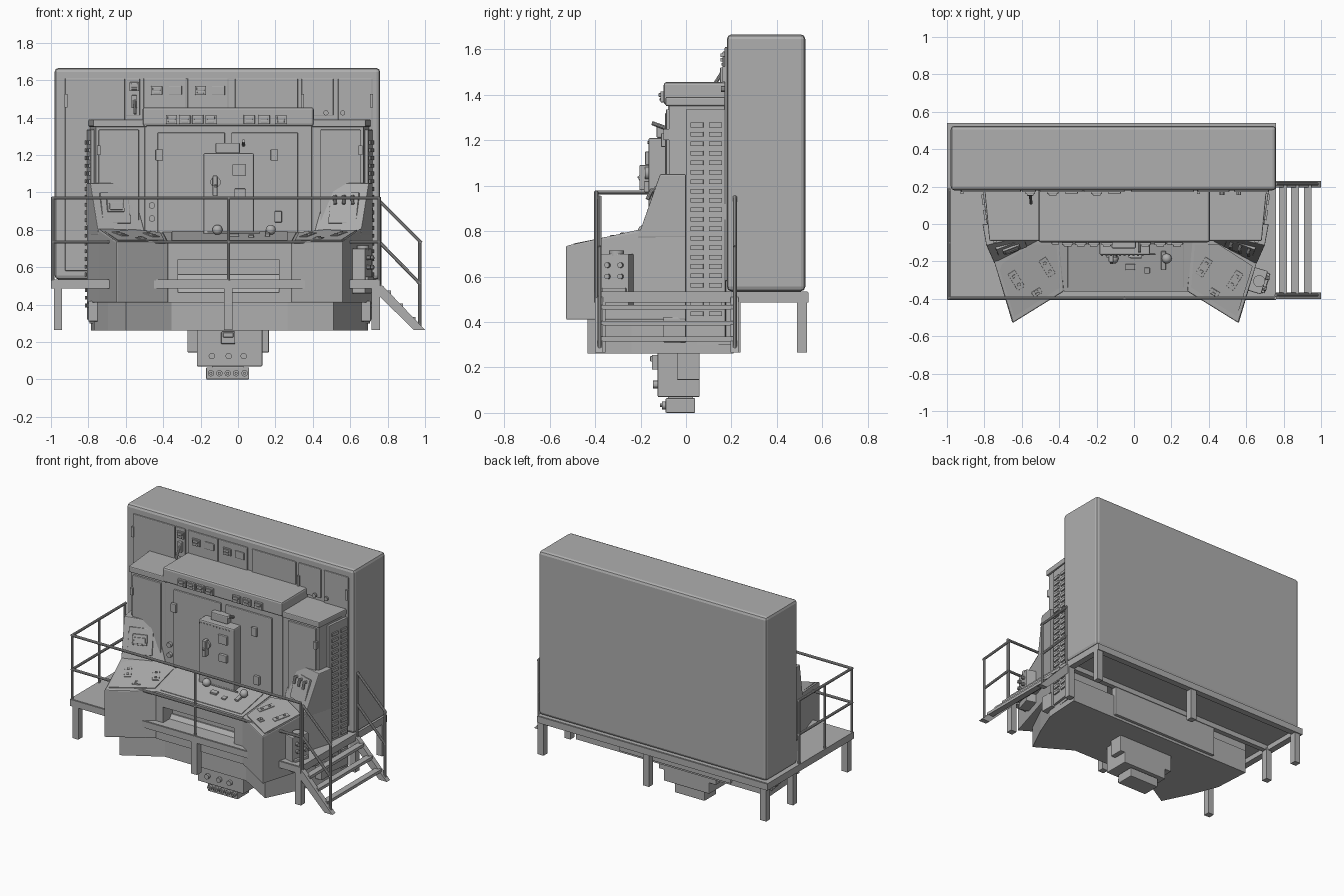
import bpy, bmesh, math
from mathutils import Matrix, Vector

if "Cube" in bpy.data.objects:
    bpy.data.objects.remove(bpy.data.objects["Cube"])

CX = -0.045          # mirror line of the console
GREY = bpy.data.materials.new("painted_steel")
GREY.diffuse_color = (.43, .43, .43, 1)
GREY.use_nodes = True
GREY.node_tree.nodes["Principled BSDF"].inputs["Base Color"].default_value = GREY.diffuse_color


def finish(name, bm, bevel=0.0, smooth=False):
    bmesh.ops.recalc_face_normals(bm, faces=bm.faces)
    me = bpy.data.meshes.new(name)
    bm.to_mesh(me)
    bm.free()
    me.materials.append(GREY)
    ob = bpy.data.objects.new(name, me)
    bpy.context.collection.objects.link(ob)
    if bevel:
        m = ob.modifiers.new("bevel", 'BEVEL')
        m.width, m.segments, m.limit_method = bevel, 2, 'ANGLE'
    if smooth:
        bpy.ops.object.select_all(action='DESELECT')
        ob.select_set(True)
        bpy.context.view_layer.objects.active = ob
        bpy.ops.object.shade_smooth_by_angle()
    return ob


def boxes(name, items, bevel=0.0, mat=Matrix()):
    """One object from many (x0, x1, y0, y1, z0, z1) boxes."""
    bm = bmesh.new()
    for x0, x1, y0, y1, z0, z1 in items:
        m = Matrix.Translation(((x0+x1)/2, (y0+y1)/2, (z0+z1)/2)) @ Matrix.Diagonal((x1-x0, y1-y0, z1-z0, 1))
        bmesh.ops.create_cube(bm, size=1, matrix=mat @ m)
    return finish(name, bm, bevel)


def loft(name, low, high, bevel=0.0):
    """Closed solid between two matching polygons."""
    bm = bmesh.new()
    a, b = [bm.verts.new(p) for p in low], [bm.verts.new(p) for p in high]
    bm.faces.new(a)
    bm.faces.new(b)
    for i in range(len(a)):
        j = (i + 1) % len(a)
        bm.faces.new((a[i], a[j], b[j], b[i]))
    return finish(name, bm, bevel)


def rods(name, segs, r=0.009, n=10):
    bm = bmesh.new()
    for p, q in segs:
        p, q = Vector(p), Vector(q)
        d = q - p
        m = Matrix.Translation((p+q)/2) @ d.to_track_quat('Z', 'Y').to_matrix().to_4x4()
        bmesh.ops.create_cone(bm, cap_ends=True, segments=n, radius1=r, radius2=r, depth=d.length, matrix=m)
    return finish(name, bm, smooth=True)


def flat(pts, z):
    return [(x, y, z) for x, y in pts]


# Large rear cabinet with its doors, hinges and gauges
boxes("rear_cabinet", [(-.98, .76, .18, .525, .535, 1.665)], .02)
cols = [(-.925, -.605, .58), (-.60, -.525, 1.41), (-.505, -.275, 1.41), (-.27, -.05, 1.41),
        (-.015, .32, 1.41), (.34, .51, 1.41), (.535, .72, .58)]
boxes("rear_cabinet_doors", [(a, b, .17, .19, z, 1.61) for a, b, z in cols], .005)
boxes("rear_door_hinges", [(x-.008, x+.008, .16, .18, 1.455, 1.525) for x in (-.92, .345, .715)]
      + [(.707, .723, .16, .18, .85, .92)])


def gauges(name, xs, z, y, w=.03, h=.024):
    its = []
    for x in xs:
        its += [(x-w, x+w, y-.012, y+.01, z-h, z+h), (x-w*.7, x+w*.7, y-.02, y, z, z+h*.7),
                (x-w*.6, x+w*.6, y-.016, y, z-h*.7, z-h*.2)]
    boxes(name, its, .003)


gauges("rear_gauges", [-.435, -.2], 1.545, .172)
gauges("rear_small_gauge", [-.555], 1.565, .172, .026)
boxes("rear_nameplates", [(x-.035, x+.035, .162, .175, 1.52, 1.57) for x in (-.335, -.105)], .004)
boxes("rear_switch_block", [(-.57, -.54, .15, .18, 1.45, 1.52)], .004)
rods("rear_switch_lever", [((-.555, .16, 1.5), (-.55, .11, 1.42))], .008)
rods("rear_buttons", [((x, .19, 1.425), (x, .155, 1.425)) for x in (.39, .47, .56)], .014)

# Central tall cabinet with overhanging head
boxes("central_cabinet", [(-.50, .395, -.08, .19, .5, 1.37)], .006)
boxes("central_head", [(-.51, .405, -.098, .19, 1.355, 1.455)], .012)
gauges("central_meters", [-.355, -.285, -.215, -.145, .06, .14, .23], 1.39, -.1)
boxes("central_doors", [(-.43, -.07, -.092, -.07, .77, 1.32), (-.035, .32, -.092, -.07, .77, 1.32)], .005)
boxes("central_door_latches", [(x-.02, x+.02, -.11, -.085, z-.03, z+.03)
      for x, z in ((-.42, 1.2), (.195, 1.2), (.215, .87))], .004)
# Control box on the central doors
boxes("control_box", [(-.185, .085, -.165, -.08, .77, 1.21)], .008)
boxes("control_box_top", [(-.12, .01, -.13, -.08, 1.21, 1.265)], .006)
boxes("control_box_fittings", [(-.03, .04, -.18, -.16, 1.09, 1.15), (-.02, .04, -.185, -.16, .97, 1.02),
      (-.135, -.11, -.205, -.16, .98, 1.09)], .004)
rods("control_box_dial", [((-.12, -.16, 1.055), (-.12, -.18, 1.055))], .028, 20)
rods("control_box_lever", [((-.12, -.17, 1.055), (-.12, -.21, 1.03)), ((.03, -.08, 1.25), (.03, -.15, 1.275))], .009)
rods("control_box_screws", [((-.17+.024*i, -.16, 1.19), (-.17+.024*i, -.17, 1.19)) for i in range(10)], .006, 6)

# Middle desk block with a recessed front
mid = [(CX-.33, -.36), (CX+.33, -.36), (CX+.36, -.07), (CX-.36, -.07)]
desk = loft("desk_middle", flat(mid, .41), [(x, y, .735 if y < -.3 else .793) for x, y in mid])
cut = boxes("recess_cutter", [(-.32, .22, -.5, -.26, .465, .64)])
mod = desk.modifiers.new("recess", 'BOOLEAN')
mod.object, mod.operation, mod.solver = cut, 'DIFFERENCE', 'EXACT'
bpy.context.view_layer.objects.active = desk
bpy.ops.object.modifier_apply(modifier="recess")
bpy.data.objects.remove(cut)
loft("recess_sloped_panel", [(-.32, -.34, .465), (.22, -.34, .465), (.22, -.25, .465), (-.32, -.25, .465)],
     [(-.32, -.27, .56), (.22, -.27, .56), (.22, -.25, .56), (-.32, -.25, .56)])
tilt = Matrix.Translation((CX, -.36, .735)) @ Matrix.Rotation(math.atan(.2), 4, 'X')
boxes("desk_middle_plate", [(-.31, .31, .02, .26, -.005, .005)], .003, tilt)
boxes("desk_middle_switches", [(.0, .05, .12, .15, 0, .02), (.19, .215, .12, .22, 0, .02),
      (-.12, .16, .2, .206, 0, .016), (.10, .13, .1, .13, 0, .015)], .003, tilt)
bm = bmesh.new()
for x in (-.11, .175):
    bmesh.ops.create_uvsphere(bm, u_segments=16, v_segments=8, radius=.027,
                              matrix=Matrix.Translation((x, -.185, .80)))
finish("desk_knobs", bm, smooth=True)

# Mirrored parts: wings, instrument uprights, side cabinets, louvres
for s, side in ((-1, "left"), (1, "right")):
    def mx(pts):
        return [(CX + s*p[0],) + tuple(p[1:]) for p in pts]
    fi, fo = Vector((.33, -.36)), Vector((.605, -.53))
    t = (fo - fi).normalized()
    n = Vector((-t.y, t.x))

    def top(p):
        return .735 + .2 * (Vector(p[:2]) - fi).dot(n)
    wing = [(.33, -.36), (.605, -.53), (.70, -.21), (.765, .0), (.36, .0)]
    loft(side + "_wing", mx(flat(wing, .41)), mx([(x, y, min(.8, top((x, y)))) for x, y in wing]), .006)
    frame = [(.35, -.34), (.595, -.495), (.68, -.225), (.50, -.11), (.37, -.11)]
    loft(side + "_wing_plate", mx([(x, y, top((x, y))-.02) for x, y in frame]),
         mx([(x, y, top((x, y))+.005) for x, y in frame]))
    for i, (u, y, a, b) in enumerate([(.585, -.30, .022, .052), (.42, -.23, .022, .052), (.475, -.365, .026, .016)]):
        ang = math.atan2(t.y, t.x) * s
        m = Matrix.Translation((CX+s*u, y, top((u, y)))) @ Matrix.Rotation(ang, 4, 'Z') @ Matrix.Rotation(.197, 4, 'X')
        its = [(-a, a, -b, b, -.005, .01)]
        its += [(-a*.4, a*.4, b*k-.007, b*k+.007, 0, .016) for k in (-.5, .5)]
        boxes(f"{side}_wing_switch_{i}", its, .002, m)
    # sloped instrument upright
    loft(side + "_upright", mx(flat([(.70, -.215), (.45, -.085), (.45, 0), (.765, 0)], .77)),
         mx(flat([(.745, -.115), (.525, -.065), (.525, 0), (.765, 0)], 1.05)), .005)
    up = Vector(mx([(.612, -.122, .91)])[0])
    m = Matrix.Translation(up) @ Matrix.Rotation(-.36*s, 4, 'Z') @ Matrix.Rotation(-.27, 4, 'X')
    boxes(side + "_upright_plate", [(-.08, .08, -.012, .01, -.08, .09)], .004, m)
    if s < 0:
        boxes("left_upright_screen", [(-.05, .045, -.024, 0, -.02, .05), (-.04, .035, -.03, 0, -.01, .03)], .004, m)
        rods("left_round_buttons", [((-.46, -.07, z), (-.46, -.1, z)) for z in (.86, .93)], .017, 16)
    else:
        rods("right_upright_levers", [(m @ Vector((x, 0, .07)), m @ Vector((x, -.035, .06))) for x in (-.05, 0, .05)]
             + [(m @ Vector((x, -.03, .065)), m @ Vector((x+.01, -.035, .02))) for x in (-.05, 0, .05)], .009)
    # side cabinet and lid
    foot = [(.44, -.075), (.715, -.075), (.75, .2), (.44, .2)]
    loft(side + "_side_cabinet", mx(flat(foot, .3)), mx(flat(foot, 1.36)))
    lid = [(.44, -.09), (.728, -.09), (.755, .19), (.44, .19)]
    loft(side + "_side_lid", mx(flat(lid, 1.35)), mx(flat(lid, 1.39)), .006)
    xs = sorted((CX+s*.485, CX+s*.70))
    boxes(side + "_side_door", [(xs[0], xs[1], -.088, -.06, .82, 1.335)], .004)
    boxes(side + "_door_hinges", [(CX+s*.70-.01, CX+s*.70+.01, -.1, -.07, z, z+.05) for z in (.9, 1.2)])
    # louvred side panel
    m = Matrix.Translation((CX+s*.741, .09, 0)) @ Matrix.Rotation(-.127*s, 4, 'Z')
    boxes(side + "_louvre_panel", [(-.012, .012, -.09, .085, .32, 1.335)], .003, m)
    boxes(side + "_louvres", [(-.022, .022, c-.028, c+.028, .385+.0415*k, .405+.0415*k)
          for c in (-.04, .043) for k in range(22)], 0, m)

# Console plinth
half = [(.31, -.29), (.555, -.434), (.65, -.24), (.725, -.05), (.74, .21)]
ring = [(CX+u, y) for u, y in half] + [(CX-u, y) for u, y in reversed(half)]
loft("console_plinth", flat(ring, .262), flat(ring, .43))
boxes("plinth_rear_box", [(-.5, .35, .19, .23, .28, .5)], .005)
boxes("plinth_side_ledges", [(-.80, -.74, -.1, .0, .31, .42), (.65, .71, -.1, .0, .31, .42)], .004)

# Hanging box below the console
boxes("under_box_wide", [(-.27, .165, -.04, .06, .145, .28)], .004)
boxes("under_box_main", [(-.22, .13, -.125, .06, .07, .28)], .005)
boxes("under_box_bottom", [(-.17, .06, -.09, .04, 0, .065)], .005)
boxes("under_box_neck", [(-.14, .03, -.08, .03, .055, .08)])
boxes("under_box_meter", [(-.09, -.015, -.15, -.12, .19, .255), (-.08, -.025, -.158, -.12, .225, .25)], .004)
rods("under_box_knobs", [((x, -.12, .125), (x, -.145, .125)) for x in (-.14, -.05, .03)], .017, 12)
rods("under_box_sockets", [((-.145+.045*i, -.085, .033), (-.145+.045*i, -.105, .033)) for i in range(5)], .017, 14)
rods("under_box_plugs", [((-.145+.045*i, -.1, .033), (-.145+.045*i, -.115, .033)) for i in range(5)], .008, 8)

# Pendant box on the right wing side
m = Matrix.Translation((.65, -.30, 0)) @ Matrix.Rotation(.29, 4, 'Z').inverted()
boxes("side_control_box", [(-.03, .05, -.065, .065, .46, .70), (.0, .065, -.055, .055, .50, .55)], .005, m)
rods("side_box_dial", [(m @ Vector((.02, 0, .69)), m @ Vector((.02, 0, .715)))], .032, 20)
rods("side_box_knobs", [(m @ Vector((.04, y, z)), m @ Vector((.07, y, z))) for y in (-.03, .03) for z in (.6, .65)], .012)

# Deck, its rim and legs
boxes("deck_plate", [(-1.0, .76, -.40, .535, .52, .533)])
boxes("deck_rim", [(-1.0, .76, -.405, -.36, .485, .53), (-1.0, .76, .495, .54, .485, .53),
      (-1.0, -.955, -.4, .535, .485, .53), (.715, .76, -.4, .535, .485, .53), (-1.0, .76, .2, .235, .485, .525)])
legs = [(x, y) for x in (-.985, .715) for y in (-.40, .195, .488)] + [(-.075, -.403), (-.09, .488)]
boxes("deck_legs", [(x, x+.045, y, y+.045, .265, .50) for x, y in legs])

# Handrails around the deck
hr = []
for z in (.97, .735):
    hr += [((-.99, -.395, z), (.755, -.395, z)), ((-.99, -.4, z), (-.99, .19, z))]
hr += [((x, -.395, .5), (x, -.395, .975)) for x in (-.99, -.05, .755)]
hr += [((-.99, y, .5), (-.99, y, .975)) for y in (-.1, .18)]
rods("handrails", hr)

# Stairs on the right with sloping rails
prof = [(.74, .525), (.775, .50), (1.0, .265), (.94, .265), (.74, .46)]
sr = []
for name, y in (("front", -.40), ("rear", .195)):
    loft(name + "_stringer", [(x, y, z) for x, z in prof], [(x, y+.035, z) for x, z in prof])
    c = y + .02
    sr += [((.76, c, .5), (.76, c, .95)), ((.972, c, .28), (.972, c, .735)),
           ((.76, c, .95), (.98, c, .73)), ((.76, c, .73), (.975, c, .51))]
rods("stair_rails", sr)
boxes("stair_treads", [(x, x+.042, -.38, .21, z, z+.02) for x, z in ((.775, .455), (.84, .385), (.908, .315))])
